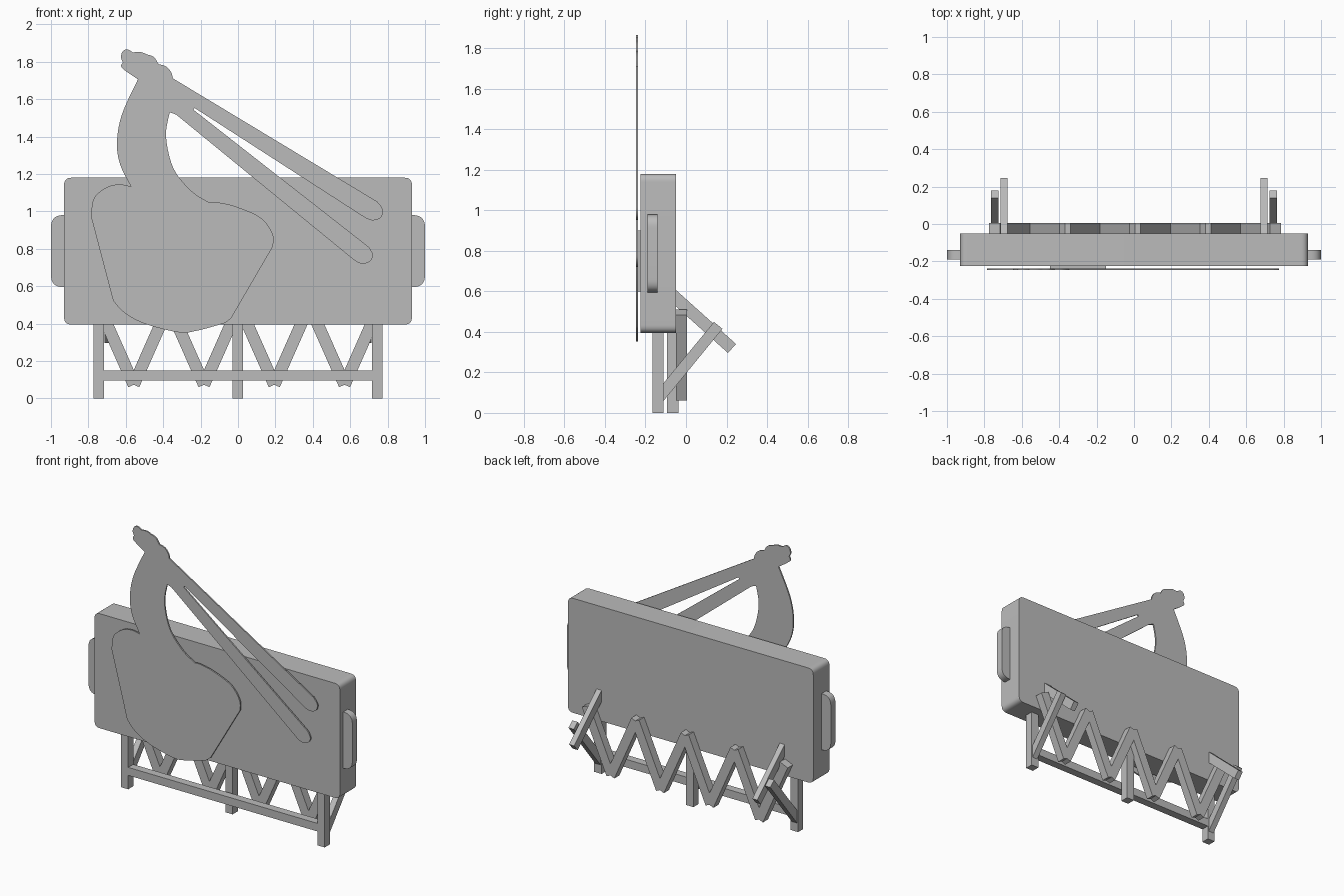
import bpy
import bmesh
import math
from mathutils import Vector

default_cube = bpy.data.objects.get("Cube")
if default_cube:
    bpy.data.objects.remove(default_cube, do_unlink=True)

GREY = (0.5, 0.5, 0.5, 1.0)
grey = bpy.data.materials.new("plain grey")
grey.use_nodes = True
grey.diffuse_color = GREY
grey.node_tree.nodes["Principled BSDF"].inputs["Base Color"].default_value = GREY


def prism(name, outline, axis, low, high):
    """Extrude a flat outline along x (outline is y,z) or y (outline is x,z)."""
    def place(point, depth):
        a, b = point
        return (depth, a, b) if axis == "x" else (a, depth, b)

    bm = bmesh.new()
    face = bm.faces.new([bm.verts.new(place(p, low)) for p in outline])
    extruded = bmesh.ops.extrude_face_region(bm, geom=[face], use_keep_orig=True)
    moved = [v for v in extruded["geom"] if isinstance(v, bmesh.types.BMVert)]
    bmesh.ops.translate(bm, verts=moved, vec=Vector(place((0, 0), high - low)))
    bmesh.ops.recalc_face_normals(bm, faces=bm.faces)
    mesh = bpy.data.meshes.new(name)
    bm.to_mesh(mesh)
    bm.free()
    mesh.materials.append(grey)
    obj = bpy.data.objects.new(name, mesh)
    bpy.context.collection.objects.link(obj)
    bpy.ops.object.select_all(action="DESELECT")
    obj.select_set(True)
    bpy.context.view_layer.objects.active = obj
    bpy.ops.object.shade_smooth_by_angle(angle=math.radians(30))
    return obj


def rectangle(left, right, bottom, top):
    return [(left, bottom), (right, bottom), (right, top), (left, top)]


def rounded(corners, radii, steps=8):
    """Round each outline corner with a quadratic curve of the given reach."""
    result = []
    count = len(corners)
    for i, reach in enumerate(radii):
        corner = Vector(corners[i])
        if not reach:
            result.append(tuple(corner))
            continue
        start = corner + (Vector(corners[i - 1]) - corner).normalized() * reach
        end = corner + (Vector(corners[(i + 1) % count]) - corner).normalized() * reach
        for s in range(steps + 1):
            t = s / steps
            point = start * (1 - t) ** 2 + corner * 2 * t * (1 - t) + end * t ** 2
            result.append(tuple(point))
    return result


def bar(start, end, width):
    """Square-ended strip between two points."""
    start, end = Vector(start), Vector(end)
    along = (end - start).normalized()
    side = Vector((-along.y, along.x)) * width / 2
    return [start + side, start - side, end - side, end + side]


def smooth(points, steps=5):
    """Pass a smooth open curve through the points, leaving out the last one."""
    pts = [Vector(p) for p in points]
    pts = [pts[0]] + pts + [pts[-1]]
    curve = []
    for a, b, c, d in zip(pts, pts[1:], pts[2:], pts[3:]):
        for s in range(steps):
            t = s / steps
            curve.append(0.5 * (2 * b + (c - a) * t + (2 * a - 5 * b + 4 * c - d) * t ** 2
                                + (3 * b - a - 3 * c + d) * t ** 3))
    return curve


# Board with rounded corners
prism("board", rounded(rectangle(-0.93, 0.93, 0.395, 1.18), [0.04] * 4), "y", -0.225, -0.05)

# Side handles, posts and braces, repeated on both sides
for side, sign in (("right", -1), ("left", 1)):
    handle = [(sign * 0.92, 0.595), (sign, 0.595), (sign, 0.98), (sign * 0.92, 0.98)]
    prism(side + "_handle", rounded(handle, [0, 0.065, 0.065, 0]), "y", -0.19, -0.14)
    prism(side + "_post", rectangle(sign * 0.745 - 0.028, sign * 0.745 + 0.028, 0, 0.4),
          "y", -0.165, -0.11)
    prism(side + "_lower_brace", [(-0.11, 0.06), (0.18, 0.415), (0.138, 0.449), (-0.11, 0.148)],
          "x", sign * 0.725, sign * 0.765)
    prism(side + "_upper_brace", [(-0.06, 0.535), (0.207, 0.296), (0.247, 0.34), (-0.06, 0.616)],
          "x", sign * 0.676, sign * 0.713)

# Middle post and crossbeam
prism("middle_post", rectangle(-0.03, 0.026, 0, 0.4), "y", -0.095, -0.038)
prism("crossbeam", rectangle(-0.72, 0.72, 0.095, 0.15), "y", -0.165, -0.11)

# Zigzag truss behind the board
for i in range(8):
    left = -0.745 + i * 0.1878
    z_left, z_right = (0.497, 0.073) if i % 2 == 0 else (0.073, 0.497)
    prism("truss_bar", bar((left, z_left), (left + 0.1878, z_right), 0.064), "y", -0.05, 0.005)

# Flat cut-out: scalloped crest, two long straps, curved neck, broad body
crest = (
    smooth([(-0.535, 1.706), (-0.6, 1.75), (-0.625, 1.775), (-0.615, 1.797)])
    + smooth([(-0.615, 1.797), (-0.626, 1.825), (-0.615, 1.857), (-0.59, 1.866), (-0.562, 1.85)])
    + smooth([(-0.562, 1.85), (-0.52, 1.852), (-0.49, 1.84)])
    + smooth([(-0.49, 1.84), (-0.45, 1.825), (-0.425, 1.787)])
    + smooth([(-0.425, 1.787), (-0.385, 1.775), (-0.358, 1.745), (-0.348, 1.711)])
)
straps = (
    [(-0.348, 1.711)]
    + smooth([(0.745, 1.052), (0.774, 1.01), (0.764, 0.968), (0.722, 0.952), (0.684, 0.963)])
    + [(0.684, 0.963), (-0.232, 1.553), (-0.238, 1.543)]
    + smooth([(0.7, 0.809), (0.722, 0.765), (0.699, 0.728), (0.655, 0.722), (0.62, 0.74)])
    + [(0.62, 0.74), (-0.33, 1.517)]
)
neck_inside = smooth([(-0.365, 1.53), (-0.385, 1.4), (-0.345, 1.23), (-0.25, 1.11), (-0.155, 1.048)])
body = (
    smooth([(-0.155, 1.048), (-0.11, 1.048), (-0.015, 1.027), (0.12, 0.967),
            (0.185, 0.88), (0.187, 0.813)])
    + smooth([(0.187, 0.813), (-0.037, 0.428), (-0.07, 0.403)], 1)
    + smooth([(-0.07, 0.403), (-0.22, 0.362), (-0.32, 0.354), (-0.5, 0.4),
              (-0.61, 0.46), (-0.668, 0.524)])
    + smooth([(-0.668, 0.524), (-0.786, 0.973)], 1)
    + smooth([(-0.786, 0.973), (-0.77, 1.07), (-0.7, 1.13), (-0.63, 1.144), (-0.572, 1.133)])
)
neck_outside = smooth([(-0.572, 1.133), (-0.63, 1.25), (-0.647, 1.37), (-0.62, 1.52),
                       (-0.535, 1.706)])
prism("flat_cutout", crest + straps + neck_inside + body + neck_outside, "y", -0.247, -0.237)

# Thin spacer joining the cut-out to the board
prism("cutout_spacer", rectangle(-0.45, -0.15, 0.6, 0.9), "y", -0.238, -0.22)
